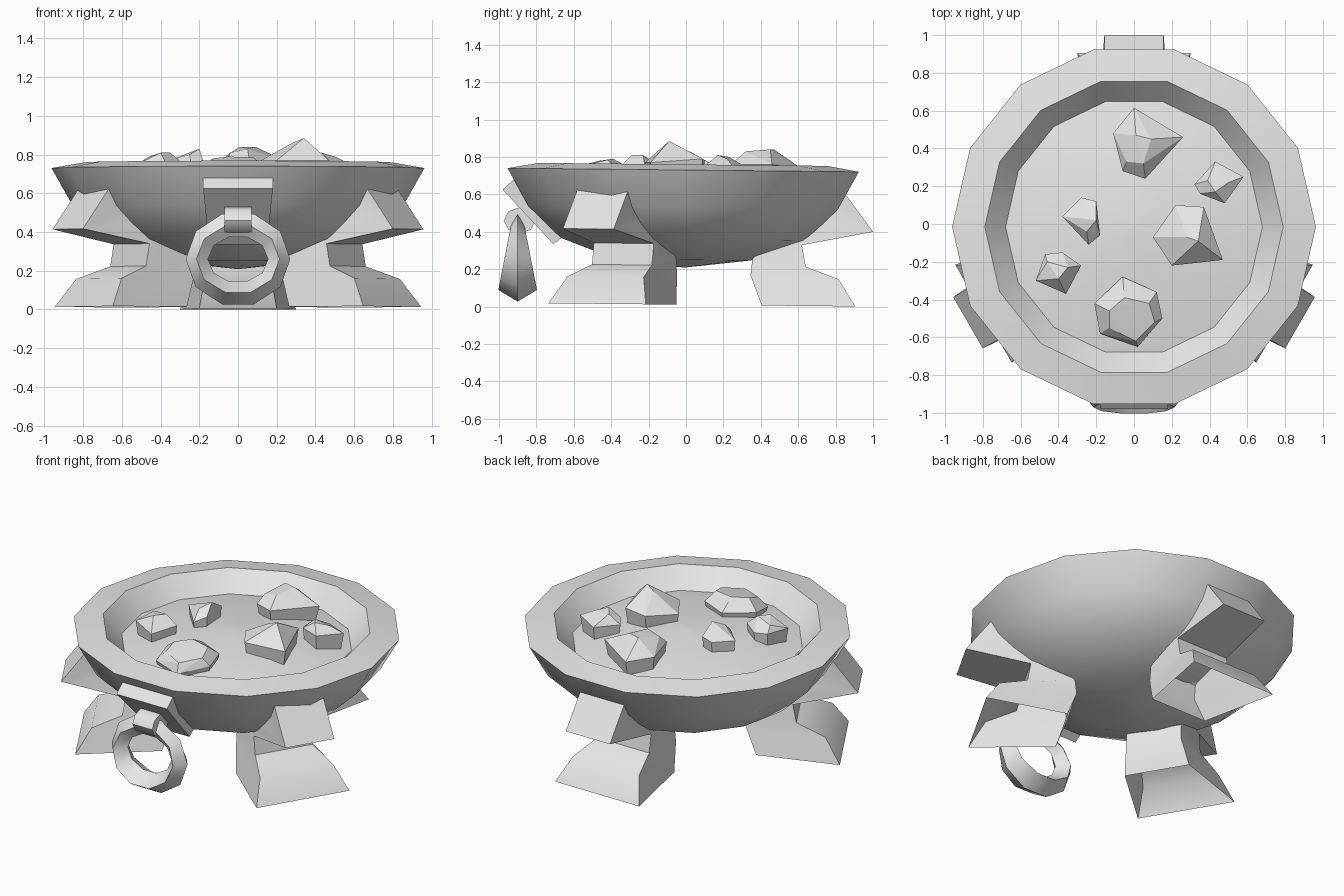
import bpy, bmesh
from math import sin, cos, pi, radians
from mathutils import Vector

cube = bpy.data.objects.get("Cube")
if cube:
    bpy.data.objects.remove(cube)

CENTRE_Y = -0.015
TILT = 0.0105  # the whole bowl leans slightly to the back

iron = bpy.data.materials.new("grey_iron")
iron.use_nodes = True
GREY = (0.8, 0.8, 0.8, 1)
iron.diffuse_color = GREY
iron.node_tree.nodes["Principled BSDF"].inputs["Base Color"].default_value = GREY


def finish(name, bm, angle=30):
    bmesh.ops.recalc_face_normals(bm, faces=bm.faces)
    mesh = bpy.data.meshes.new(name)
    bm.to_mesh(mesh)
    bm.free()
    mesh.materials.append(iron)
    obj = bpy.data.objects.new(name, mesh)
    bpy.context.collection.objects.link(obj)
    bpy.ops.object.select_all(action="DESELECT")
    obj.select_set(True)
    bpy.context.view_layer.objects.active = obj
    bpy.ops.object.shade_smooth_by_angle(angle=radians(angle))


def loft(sections, closed=False, caps=True):
    """Join equal loops of points with quads, optionally capping the ends."""
    bm = bmesh.new()
    loops = [[bm.verts.new(p) for p in s] for s in sections]
    n = len(loops[0])
    for i in range(len(loops) if closed else len(loops) - 1):
        a, b = loops[i], loops[(i + 1) % len(loops)]
        for j in range(n):
            k = (j + 1) % n
            bm.faces.new((a[j], a[k], b[k], b[j]))
    if caps and not closed:
        bm.faces.new(loops[0])
        bm.faces.new(loops[-1])
    return bm


def lean(bm):
    for v in bm.verts:
        v.co.z -= TILT * v.co.y


# Bowl: rounded outside, raised lip, sunken and gently domed floor inside
SIDES = 14
profile = [(0.02, 0.21), (0.3685, 0.25), (0.67, 0.36), (0.85, 0.53), (0.963, 0.73),
           (0.79, 0.76), (0.68, 0.64), (0.4, 0.69), (0.02, 0.72)]
bm = loft([[(r * cos(2 * pi * i / SIDES), CENTRE_Y + r * sin(2 * pi * i / SIDES), z)
            for i in range(SIDES)] for r, z in profile])
lean(bm)
finish("bowl", bm, 40)

# Legs, open underneath: pairs of outer and inner edges, (distance, height, half width)
LEG = [((0.92, 0.01, 0.3), (0.42, 0.01, 0.2)),
       ((0.83, 0.155, 0.235), (0.36, 0.17, 0.17)),
       ((0.655, 0.22, 0.185), (0.37, 0.26, 0.17)),
       ((0.635, 0.335, 0.185), (0.5, 0.37, 0.17)),
       ((1.015, 0.41, 0.157), (0.7, 0.45, 0.157)),
       ((0.86, 0.62, 0.157), (0.74, 0.52, 0.157))]
for name, angle in (("back_leg", 90), ("right_leg", 210), ("left_leg", 330)):
    a = radians(angle)
    out, side = Vector((cos(a), sin(a), 0)), Vector((-sin(a), cos(a), 0))

    def place(point, sign):
        r, z, w = point
        return out * r + side * w * sign + Vector((0, CENTRE_Y, z))

    bm = loft([[place(o, -1), place(o, 1), place(i, 1), place(i, -1)] for o, i in LEG],
              caps=False)
    lean(bm)
    finish(name, bm, 40)

# Slanted plate that carries the handle
plate = [((-0.98, 0.625), (-0.92, 0.68), 0.18), ((-0.71, 0.335), (-0.62, 0.4), 0.15)]
finish("handle_plate", loft([[(-w, *f), (w, *f), (w, *b), (-w, *b)] for f, b, w in plate]))

# Eight-sided sleeve holding the ring
finish("handle_sleeve", loft([[(x, -0.89 + 0.085 * cos(pi * i / 4), 0.46 + 0.07 * sin(pi * i / 4))
                               for i in range(8)] for x in (-0.07, 0.07)]), 50)

# Ten-sided ring, diamond in section and wider towards the bottom
sections = []
for i in range(10):
    t = pi * (2 * i + 1) / 10
    s, c = sin(t), -cos(t)
    half = 0.07 - 0.035 * c
    sections.append([(x * s, -0.9 + y, 0.26 + z * c) for x, z, y in
                     ((0.27, 0.245, 0), (0.215, 0.18, half), (0.155, 0.12, 0), (0.215, 0.18, -half))])
finish("handle_ring", loft(sections, closed=True), 35)


# Coals: a rim of corners, a smaller base sunk in the floor, and top corners
def coal(name, rim, top):
    bm = bmesh.new()
    middle = sum((Vector(p) for p in rim), Vector()) / len(rim)
    for p in rim:
        bm.verts.new(p)
        foot = middle.lerp(Vector(p), 0.85)
        bm.verts.new((foot.x, foot.y, 0.62))
    for p in top:
        bm.verts.new(p)
    hull = bmesh.ops.convex_hull(bm, input=bm.verts)
    bmesh.ops.delete(bm, geom=[g for g in hull["geom_interior"] if isinstance(g, bmesh.types.BMVert)],
                     context="VERTS")
    bmesh.ops.dissolve_limit(bm, angle_limit=radians(4), verts=bm.verts, edges=bm.edges)
    finish(name, bm, 10)


coal("back_coal",
     [(0, .615, .74), (.26, .46, .76), (.06, .24, .76), (-.06, .28, .76), (-.11, .48, .75)],
     [(.01, .47, .84), (.09, .45, .84), (.05, .32, .83), (-.04, .33, .81)])
coal("left_small_coal",
     [(.32, .21, .74), (.43, .33, .74), (.58, .25, .75), (.48, .11, .76), (.35, .16, .76)],
     [(.39, .23, .8), (.43, .17, .81), (.5, .22, .79)])
coal("right_small_coal",
     [(-.38, .04, .76), (-.28, .14, .76), (-.2, .12, .77), (-.18, -.06, .77), (-.24, -.11, .74)],
     [(-.2, .02, .83), (-.25, -.04, .8)])
coal("tall_coal",
     [(.1, -.07, .76), (.22, .1, .78), (.37, .09, .79), (.47, -.19, .77), (.2, -.22, .77)],
     [(.28, -.07, .86), (.34, -.09, .885)])
coal("front_small_coal",
     [(-.52, -.3, .75), (-.47, -.16, .75), (-.38, -.15, .74), (-.28, -.22, .75), (-.36, -.37, .73)],
     [(-.46, -.2, .79), (-.4, -.29, .81), (-.35, -.23, .81)])
coal("front_coal",
     [(-.21, -.42, .72), (-.06, -.28, .73), (.12, -.36, .73), (.15, -.5, .71), (.02, -.65, .68),
      (-.18, -.58, .69)],
     [(-.05, -.39, .79), (.08, -.42, .785), (.11, -.52, .76), (.01, -.62, .74), (-.13, -.55, .75),
      (-.13, -.46, .78)])
